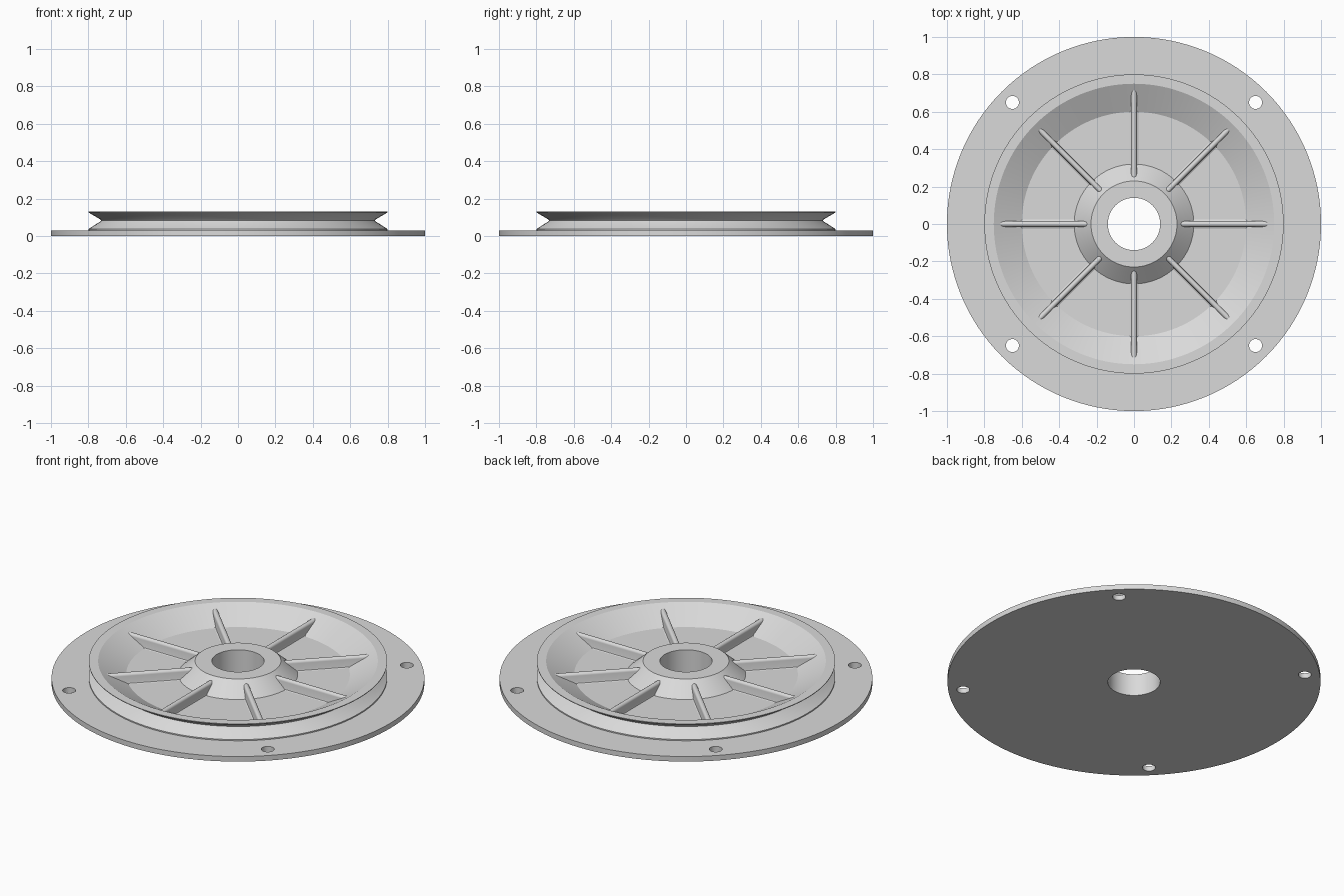
import bpy, bmesh, math
from mathutils import Matrix, Vector

if "Cube" in bpy.data.objects:
    bpy.data.objects.remove(bpy.data.objects["Cube"])

SEG = 128
grey = bpy.data.materials.new("plain_grey")
grey.diffuse_color = (0.7, 0.7, 0.7, 1)
grey.use_nodes = True
grey.node_tree.nodes["Principled BSDF"].inputs["Base Color"].default_value = grey.diffuse_color


def finish(name, bm):
    """Turn a bmesh into a named object in the scene."""
    bmesh.ops.recalc_face_normals(bm, faces=bm.faces)
    mesh = bpy.data.meshes.new(name)
    bm.to_mesh(mesh)
    bm.free()
    mesh.materials.append(grey)
    obj = bpy.data.objects.new(name, mesh)
    bpy.context.collection.objects.link(obj)
    return obj


def smooth(obj, degrees):
    bpy.ops.object.select_all(action='DESELECT')
    obj.select_set(True)
    bpy.context.view_layer.objects.active = obj
    bpy.ops.object.shade_smooth_by_angle(angle=math.radians(degrees))


def lathe(name, profile):
    """Revolve a closed (radius, height) outline around z."""
    bm = bmesh.new()
    rings = []
    for i in range(SEG):
        a = 2 * math.pi * i / SEG
        rings.append([bm.verts.new((r * math.cos(a), r * math.sin(a), z))
                      for r, z in profile])
    n = len(profile)
    for i in range(SEG):
        p, q = rings[i], rings[(i + 1) % SEG]
        for j in range(n):
            k = (j + 1) % n
            bm.faces.new((p[j], q[j], q[k], p[k]))
    return finish(name, bm)


# Pulley disc: flange, belt groove, rim, dished floor, hub and bore
disc = lathe("pulley_disc", [
    (0.14, 0.0), (1.0, 0.0), (1.0, 0.03), (0.8, 0.03), (0.8, 0.037),
    (0.737, 0.077), (0.732, 0.083), (0.737, 0.089), (0.8, 0.126), (0.8, 0.13),
    (0.75, 0.13), (0.6, 0.05), (0.32, 0.05), (0.23, 0.13), (0.14, 0.13)])

# Four bolt holes through the flange
bm = bmesh.new()
for sx in (-1, 1):
    for sy in (-1, 1):
        bmesh.ops.create_cone(bm, cap_ends=True, segments=32,
                              radius1=0.035, radius2=0.035, depth=0.2,
                              matrix=Matrix.Translation((sx * 0.65, sy * 0.65, 0)))
cutter = finish("bolt_hole_cutter", bm)
cutter.hide_render = True
mod = disc.modifiers.new("bolt_holes", 'BOOLEAN')
mod.operation = 'DIFFERENCE'
mod.solver = 'EXACT'
mod.object = cutter
bpy.context.view_layer.objects.active = disc
bpy.ops.object.modifier_apply(modifier=mod.name)
bpy.data.objects.remove(cutter)
smooth(disc, 25)

# Radial ribs: round-topped section with a small foot, run from hub to rim
HALF, TOP = 0.015, 0.111
section = [(0.023, 0.045), (0.023, 0.05), (0.017, 0.053), (HALF, 0.059)]
section += [(HALF * math.cos(math.pi * i / 8),
             TOP - HALF + HALF * math.sin(math.pi * i / 8)) for i in range(9)]
section += [(-y, z) for y, z in reversed(section[:4])]

for n in range(8):
    bm = bmesh.new()
    face = bm.faces.new([bm.verts.new((0.235, y, z)) for y, z in section])
    ext = bmesh.ops.extrude_face_region(bm, geom=[face], use_keep_orig=True)
    moved = [v for v in ext["geom"] if isinstance(v, bmesh.types.BMVert)]
    bmesh.ops.translate(bm, verts=moved, vec=Vector((0.72 - 0.235, 0, 0)))
    bmesh.ops.rotate(bm, verts=bm.verts, cent=(0, 0, 0),
                     matrix=Matrix.Rotation(n * math.pi / 4, 3, 'Z'))
    smooth(finish(f"rib_{n + 1}", bm), 40)
